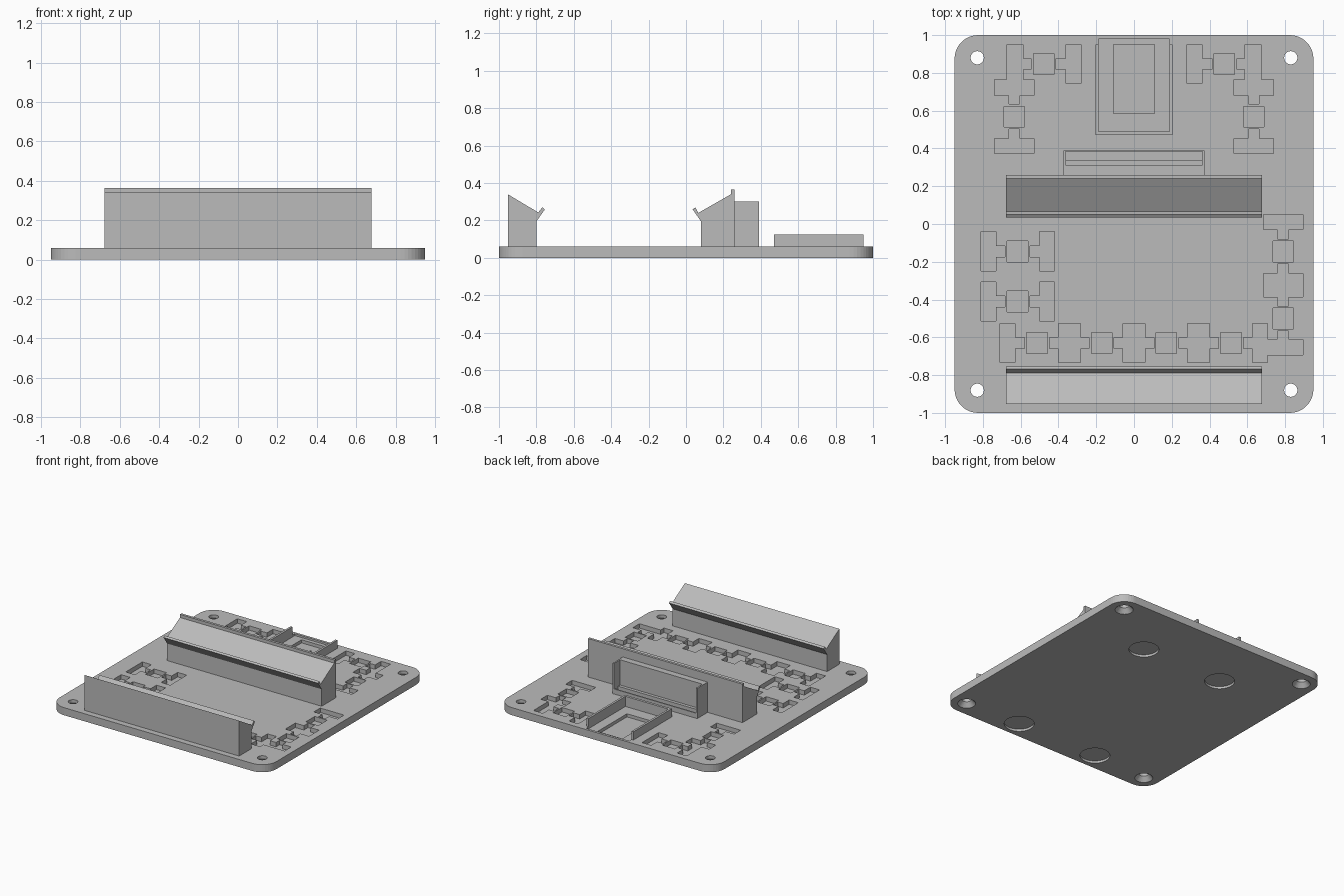
import bpy, bmesh, math
from mathutils import Matrix, Vector

if "Cube" in bpy.data.objects:
    bpy.data.objects.remove(bpy.data.objects["Cube"])

grey = bpy.data.materials.new("grey_plastic")
grey.use_nodes = True
colour = (0.5, 0.5, 0.5, 1)
grey.diffuse_color = colour
grey.node_tree.nodes["Principled BSDF"].inputs["Base Color"].default_value = colour

TOP = 0.06      # upper surface of the plate
SINK = 0.025    # floor of the component pockets


def make(name, bm):
    bmesh.ops.recalc_face_normals(bm, faces=bm.faces)
    mesh = bpy.data.meshes.new(name)
    bm.to_mesh(mesh)
    bm.free()
    mesh.materials.append(grey)
    obj = bpy.data.objects.new(name, mesh)
    bpy.context.collection.objects.link(obj)
    return obj


def add_box(bm, x0, x1, y0, y1, z0, z1):
    centre = Vector((x0 + x1, y0 + y1, z0 + z1)) / 2
    size = Matrix.Diagonal((x1 - x0, y1 - y0, z1 - z0, 1))
    bmesh.ops.create_cube(bm, size=1, matrix=Matrix.Translation(centre) @ size)


def add_cone(bm, x, y, z0, z1, r0, r1):
    bmesh.ops.create_cone(bm, cap_ends=True, segments=32, radius1=r0, radius2=r1, depth=z1 - z0,
                          matrix=Matrix.Translation((x, y, (z0 + z1) / 2)))


def cut(target, bm, name):
    cutter = make(name, bm)
    cutter.hide_render = True
    mod = target.modifiers.new(name, 'BOOLEAN')
    mod.operation, mod.solver, mod.use_self = 'DIFFERENCE', 'EXACT', True
    mod.object = cutter
    bpy.context.view_layer.objects.active = target
    bpy.ops.object.modifier_apply(modifier=name)
    bpy.data.objects.remove(cutter)


def extrude_profile(name, points, half_width):
    # side profile in y and z, swept along x
    bm = bmesh.new()
    face = bm.faces.new([bm.verts.new((-half_width, y, z)) for y, z in points])
    new = bmesh.ops.extrude_face_region(bm, geom=[face])["geom"]
    bmesh.ops.translate(bm, vec=(2 * half_width, 0, 0),
                        verts=[v for v in new if isinstance(v, bmesh.types.BMVert)])
    return make(name, bm)


# Base plate with rounded corners
bm = bmesh.new()
add_box(bm, -0.95, 0.95, -1, 1, 0, TOP)
corners = [e for e in bm.edges if abs(e.verts[0].co.z - e.verts[1].co.z) > 0.01]
bmesh.ops.bevel(bm, geom=corners, offset=0.125, segments=10, affect='EDGES', profile=0.5)
plate = make("base_plate", bm)

# Countersunk screw holes and shallow round recesses underneath
bm = bmesh.new()
for sx in (-1, 1):
    for sy in (-1, 1):
        add_cone(bm, sx * 0.83, sy * 0.88, -0.01, 0.1, 0.035, 0.035)
cut(plate, bm, "screw_holes")
bm = bmesh.new()
for sx in (-1, 1):
    for sy in (-1, 1):
        add_cone(bm, sx * 0.83, sy * 0.88, -0.001, 0.035, 0.066, 0.035)
    for y in (0.533, -0.86):
        add_cone(bm, sx * 0.355, y, -0.02, 0.018, 0.108, 0.108)
cut(plate, bm, "underside_recesses")

# Component pockets: rows of square wells between T-shaped slots
bm = bmesh.new()


def lane(along_x, cross, wells, bars):
    def pocket(a, half_a, half_c):
        spans = [(a - half_a, a + half_a), (cross - half_c, cross + half_c)]
        (x0, x1), (y0, y1) = spans if along_x else spans[::-1]
        add_box(bm, x0, x1, y0, y1, SINK, TOP + 0.05)
    for w in wells:
        pocket(w, 0.055, 0.055)
        for side in (-1, 1):
            pocket(w + side * 0.096, 0.03, 0.029)
    for centre, width in bars:
        pocket(centre, width / 2, 0.104)


for y in (-0.145, -0.41):
    lane(True, y, [-0.617], [(-0.77, 0.08), (-0.46, 0.08)])
pitch = 0.3425
lane(True, -0.63, [pitch * k for k in (-1.5, -0.5, 0.5, 1.5)],
     [(-0.67, 0.08), (-pitch, 0.116), (0, 0.116), (pitch, 0.116), (0.667, 0.08)])
lane(False, 0.79, [-0.145, -0.5], [(0.01, 0.08), (-0.325, 0.125), (-0.652, 0.082)])
for s in (-1, 1):
    lane(True, 0.847, [s * 0.478], [(s * 0.32, 0.08), (s * 0.63, 0.083)])
    lane(False, s * 0.634, [0.568], [(0.723, 0.083), (0.412, 0.08)])
cut(plate, bm, "component_pockets")

# Stepped bed at the back edge
bm = bmesh.new()
add_box(bm, -0.188, 0.188, 0.49, 0.98, 0.045, TOP + 0.1)
cut(plate, bm, "connector_bed")
bm = bmesh.new()
add_box(bm, -0.108, 0.108, 0.585, 0.95, 0.02, TOP + 0.1)
cut(plate, bm, "connector_well")

# Low wall around three sides of the bed
bm = bmesh.new()
for s in (-1, 1):
    x0, x1 = sorted((s * 0.188, s * 0.205))
    add_box(bm, x0, x1, 0.47, 0.95, TOP, 0.125)
add_box(bm, -0.205, 0.205, 0.47, 0.49, TOP, 0.125)
make("connector_wall", bm)

# Sloped supports with a small catch on the lower edge
extrude_profile("rear_support", [
    (0.26, TOP), (0.08, TOP), (0.08, 0.195), (0.035, 0.26), (0.05, 0.27),
    (0.065, 0.24), (0.24, 0.34), (0.24, 0.365), (0.26, 0.365)], 0.677)
extrude_profile("front_support", [
    (-0.953, TOP), (-0.953, 0.34), (-0.79, 0.243), (-0.768, 0.27),
    (-0.755, 0.258), (-0.80, 0.195), (-0.80, TOP)], 0.677)

# Open holder behind the rear support
bm = bmesh.new()
add_box(bm, -0.372, 0.372, 0.26, 0.31, TOP, 0.3)
for s in (-1, 1):
    x0, x1 = sorted((s * 0.36, s * 0.372))
    add_box(bm, x0, x1, 0.31, 0.39, TOP, 0.3)
add_box(bm, -0.36, 0.36, 0.31, 0.335, TOP, 0.1)
add_box(bm, -0.36, 0.36, 0.38, 0.39, TOP, 0.1)
make("rear_holder", bm)
